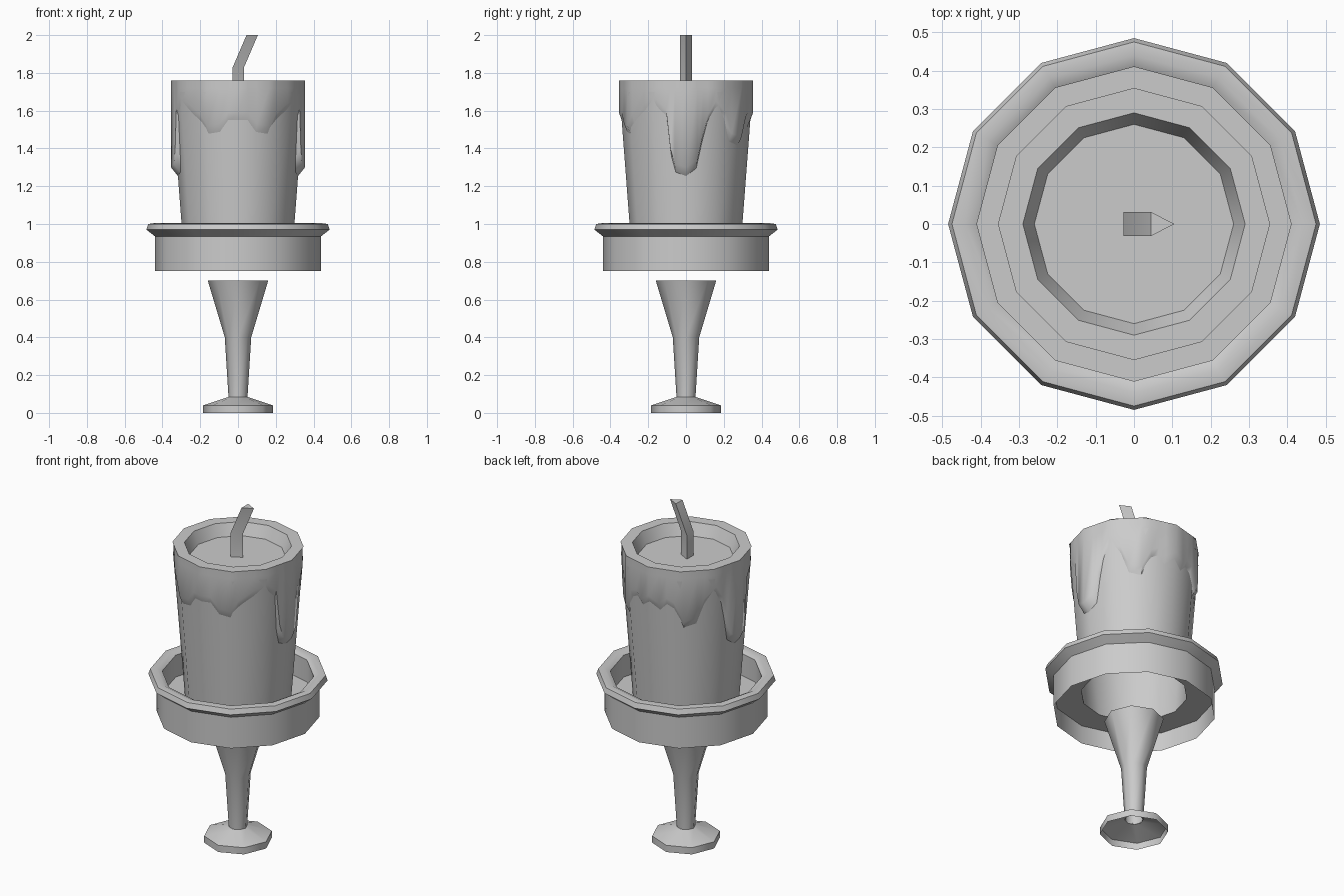
import bpy, bmesh, math

cube = bpy.data.objects.get("Cube")
if cube:
    bpy.data.objects.remove(cube, do_unlink=True)

# One plain grey for the whole model
grey = bpy.data.materials.new("plain_grey")
grey.use_nodes = True
colour = (0.6, 0.6, 0.6, 1)
grey.diffuse_color = colour
grey.node_tree.nodes["Principled BSDF"].inputs["Base Color"].default_value = colour


def finish(name, bm, angle, flip=False):
    """Turn a bmesh into a shaded object."""
    bmesh.ops.remove_doubles(bm, verts=bm.verts, dist=0.0005)
    if flip:
        bmesh.ops.reverse_faces(bm, faces=bm.faces)
    mesh = bpy.data.meshes.new(name)
    bm.to_mesh(mesh)
    bm.free()
    mesh.materials.append(grey)
    obj = bpy.data.objects.new(name, mesh)
    bpy.context.collection.objects.link(obj)
    bpy.ops.object.select_all(action='DESELECT')
    obj.select_set(True)
    bpy.context.view_layer.objects.active = obj
    bpy.ops.object.shade_smooth_by_angle(angle=math.radians(angle))
    return obj


def bridge(bm, rings):
    """Join closed rings of points with quads, bottom ring first."""
    rows = [[bm.verts.new(p) for p in ring] for ring in rings]
    n = len(rows[0])
    for low, high in zip(rows, rows[1:]):
        for i in range(n):
            j = (i + 1) % n
            bm.faces.new((low[i], low[j], high[j], high[i]))
    return rows


def lathe(name, profile, sides, angle=40, cap=False):
    """Open shell turned around z."""
    bm = bmesh.new()
    turns = [math.tau * i / sides for i in range(sides)]
    rows = bridge(bm, [[(r * math.cos(a), r * math.sin(a), z) for a in turns]
                       for r, z in profile])
    if cap:
        bm.faces.new(rows[-1])
    return finish(name, bm, angle)


# Foot, stem and cup
lathe("foot", [(.185, 0), (.185, .04), (.05, .085)], 8, 50)
lathe("stem", [(.05, .08), (.07, .4), (.16, .7)], 8, 50)
lathe("cup_wall", [(.44, .75), (.44, .935)], 12)
lathe("cup_rim", [(.44, .935), (.485, .97), (.475, 1.0), (.44, 1.005), (.41, .99)], 12, 50)
lathe("cup_inside", [(.41, .99), (.41, .86)], 12)
lathe("cup_floor", [(.44, .86), (.288, .86)], 12)

# Candle body and the sunken top
BODY_LOW, BODY_HIGH = (.288, .86), (.352, 1.7)
lathe("candle_body", [BODY_LOW, BODY_HIGH], 12)
lathe("candle_top", [(.355, 1.76), (.29, 1.76), (.26, 1.69)], 12, 40, cap=True)


# Dripping wax layer that follows the twelve-sided candle
def on_polygon(radius, degrees, z):
    r = radius * math.cos(math.radians(15)) / math.cos(math.radians(degrees % 30 - 15))
    a = math.radians(degrees)
    return (r * math.cos(a), r * math.sin(a), z)


def body_radius(z):
    t = (z - BODY_LOW[1]) / (BODY_HIGH[1] - BODY_LOW[1])
    return BODY_LOW[0] + t * (BODY_HIGH[0] - BODY_LOW[0])


# Angle and lower edge of the wax on the left half, front to back
half = [(-90, 1.54), (-81, 1.54), (-73, 1.48), (-62, 1.47), (-55, 1.53),
        (-40, 1.59), (-27, 1.61), (-18, 1.56), (-14, 1.35), (-10, 1.27),
        (0, 1.25), (10, 1.29), (15, 1.42), (20, 1.53), (27, 1.6),
        (38, 1.54), (45, 1.43), (57, 1.41), (66, 1.52), (73, 1.54),
        (80, 1.5), (90, 1.54)]
edge = half + [(180 - a, z) for a, z in half[-2:0:-1]]
bm = bmesh.new()
bridge(bm, [[on_polygon(body_radius(z) - .003, a, z) for a, z in edge],
            [on_polygon(.355, a, z + .05) for a, z in edge],
            [on_polygon(.355, a, 1.72) for a, z in edge],
            [on_polygon(.355, a, 1.76) for a, z in edge]])
finish("wax_drips", bm, 60)

# Bent three-sided wick
bm = bmesh.new()
rows = bridge(bm, [[(x + .04 * math.cos(a), .036 * math.sin(a), z)
                    for a in (0, math.tau / 3, 2 * math.tau / 3)]
                   for x, z in [(-.008, 1.69), (-.008, 1.83), (.065, 2.0)]])
bm.faces.new(rows[-1])
finish("wick", bm, 30)
